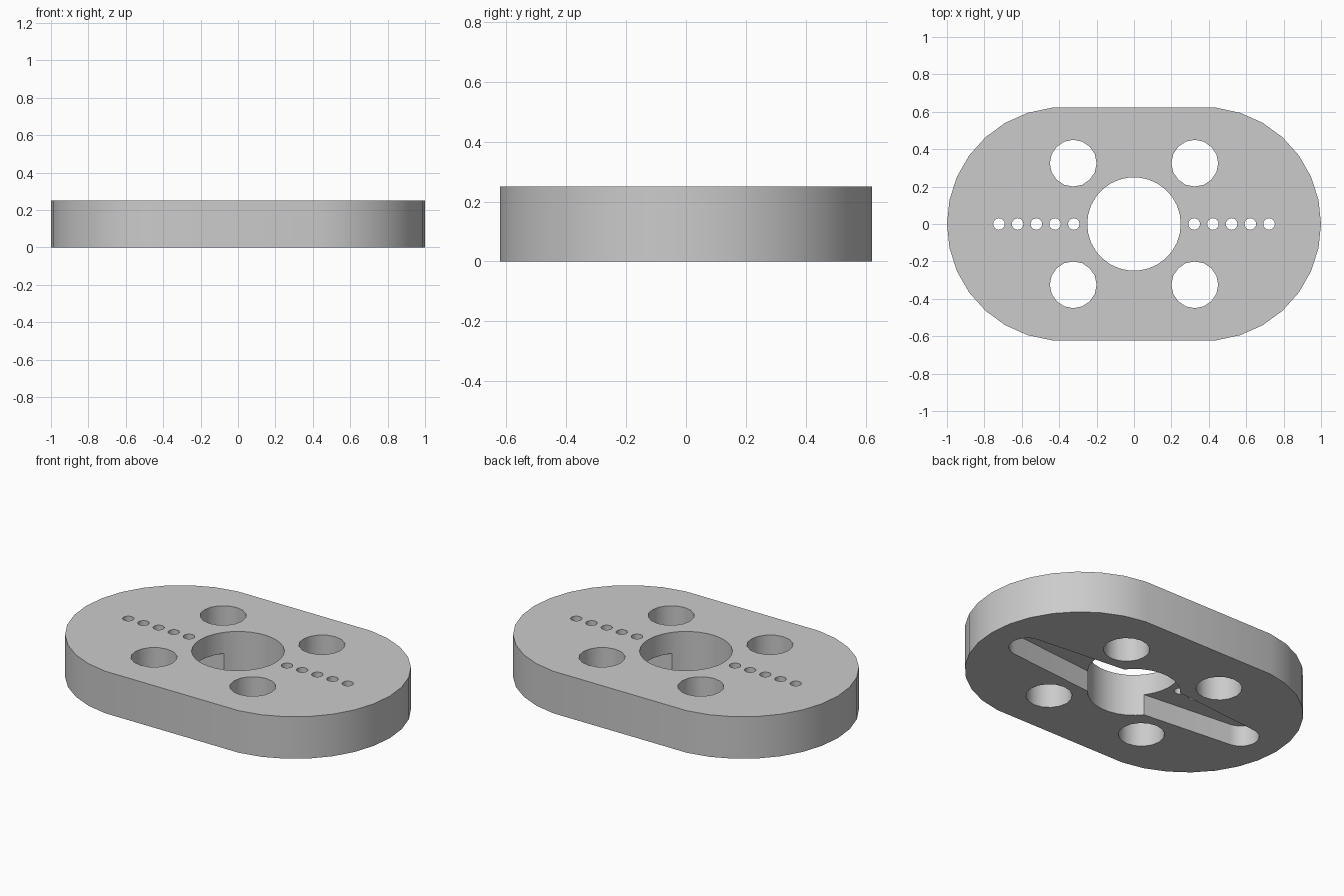
import bpy
import bmesh
from math import sin, cos, radians, asin, atan2, hypot, pi

cube = bpy.data.objects.get("Cube")
if cube:
    bpy.data.objects.remove(cube, do_unlink=True)

THICK = 0.25
POCKET_DEPTH = 0.125


def arc(cx, cy, r, a0, a1, steps):
    """Points on an arc, both ends included."""
    return [(cx + r * cos(a0 + (a1 - a0) * i / steps),
             cy + r * sin(a0 + (a1 - a0) * i / steps)) for i in range(steps + 1)]


def circle(cx, cy, r, n):
    return arc(cx, cy, r, 0, 2 * pi, n)[:-1]


def prisms(name, outlines, z0, z1):
    """One object made of vertical prisms with the given outlines."""
    bm = bmesh.new()
    for outline in outlines:
        face = bm.faces.new([bm.verts.new((x, y, z0)) for x, y in outline])
        top = bmesh.ops.extrude_face_region(bm, geom=[face])["geom"]
        verts = [g for g in top if isinstance(g, bmesh.types.BMVert)]
        bmesh.ops.translate(bm, verts=verts, vec=(0, 0, z1 - z0))
    bmesh.ops.recalc_face_normals(bm, faces=bm.faces)
    mesh = bpy.data.meshes.new(name)
    bm.to_mesh(mesh)
    bm.free()
    obj = bpy.data.objects.new(name, mesh)
    bpy.context.collection.objects.link(obj)
    return obj


# Plate with two round ends
half = radians(84)
ends = arc(0.375, 0, 0.625, -half, half, 14)
plate = prisms("mounting_plate", [ends + [(-x, -y) for x, y in ends]], 0, THICK)

# Through holes: central bore, four corner holes, two rows of pin holes
holes = [circle(0, 0, 0.25, 30)]
for sx in (-1, 1):
    for sy in (-1, 1):
        holes.append(circle(sx * 0.325, sy * 0.325, 0.125, 16))
    for i in range(5):
        holes.append(circle(sx * (0.322 + 0.1 * i), 0, 0.031, 16))
hole_cutter = prisms("hole_cutter", holes, -0.1, THICK + 0.1)

# Tapered two-arm pocket in the underside
tip_x, tip_r, mid_w = 0.75, 0.1, 0.171
reach = hypot(tip_x, mid_w)
slope = atan2(mid_w, tip_x) - asin(tip_r / reach)
tip = arc(tip_x, 0, tip_r, slope - pi / 2, pi / 2 - slope, 14)
pocket = [(0, -mid_w)] + tip + [(0, mid_w)] + [(-x, -y) for x, y in tip]
pocket_cutter = prisms("pocket_cutter", [pocket], -0.1, POCKET_DEPTH)

# Cut the plate and keep the result as plain mesh
cutters = (pocket_cutter, hole_cutter)
for cutter in cutters:
    cutter.hide_render = True
    mod = plate.modifiers.new(cutter.name, "BOOLEAN")
    mod.operation = "DIFFERENCE"
    mod.solver = "EXACT"
    mod.object = cutter
bpy.context.view_layer.update()
graph = bpy.context.evaluated_depsgraph_get()
cut_mesh = bpy.data.meshes.new_from_object(plate.evaluated_get(graph))
plate.modifiers.clear()
plate.data = cut_mesh
for cutter in cutters:
    bpy.data.objects.remove(cutter, do_unlink=True)

# Grey finish
grey = bpy.data.materials.new("light_grey")
grey.use_nodes = True
colour = (0.6, 0.6, 0.6, 1)
grey.diffuse_color = colour
grey.node_tree.nodes["Principled BSDF"].inputs["Base Color"].default_value = colour
plate.data.materials.clear()
plate.data.materials.append(grey)

# Smooth round walls, sharp rims
bpy.ops.object.select_all(action="DESELECT")
plate.select_set(True)
bpy.context.view_layer.objects.active = plate
bpy.ops.object.shade_smooth_by_angle(angle=radians(30))
